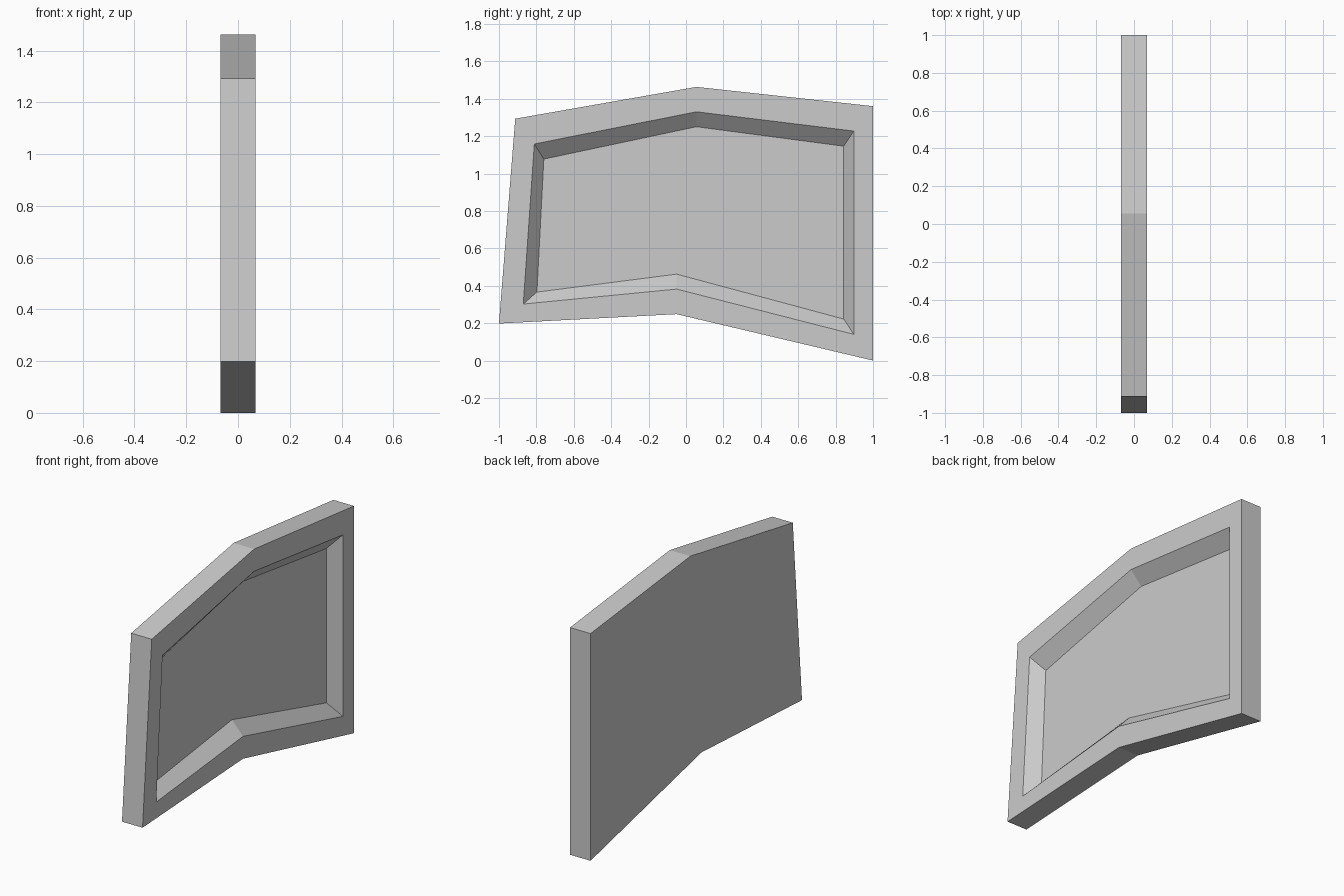
import bpy, bmesh

if "Cube" in bpy.data.objects:
    bpy.data.objects.remove(bpy.data.objects["Cube"])

HALF = 0.068      # half the panel thickness
FLOOR = -0.005    # x of the recessed floor

# Outlines as (y, z), anticlockwise seen from +x
outer = [(-1, .198), (-.05, .248), (1, 0), (1, 1.36), (.056, 1.463), (-.913, 1.293)]
rim = [(-.87, .302), (-.05, .382), (.897, .14), (.897, 1.227), (.056, 1.33), (-.811, 1.158)]
floor = [(-.797, .366), (-.05, .462), (.843, .222), (.843, 1.146), (.056, 1.25), (-.76, 1.077)]

grey = bpy.data.materials.new("light grey")
grey.diffuse_color = (0.6, 0.6, 0.6, 1)
grey.use_nodes = True
grey.node_tree.nodes["Principled BSDF"].inputs["Base Color"].default_value = grey.diffuse_color

bm = bmesh.new()


def ring(points, x):
    return [bm.verts.new((x, y, z)) for y, z in points]


def bridge(a, b):
    n = len(a)
    for i in range(n):
        j = (i + 1) % n
        bm.faces.new((a[i], a[j], b[j], b[i]))


# Back plate, outer edge, front border, sloped recess walls and floor
loops = [ring(outer, -HALF), ring(outer, HALF), ring(rim, HALF), ring(floor, FLOOR)]
for a, b in zip(loops, loops[1:]):
    bridge(a, b)
bm.faces.new(loops[0][::-1])
bm.faces.new(loops[-1])
bmesh.ops.recalc_face_normals(bm, faces=bm.faces)

mesh = bpy.data.meshes.new("recessed_panel")
bm.to_mesh(mesh)
bm.free()
mesh.materials.append(grey)
panel = bpy.data.objects.new("recessed_panel", mesh)
bpy.context.collection.objects.link(panel)
